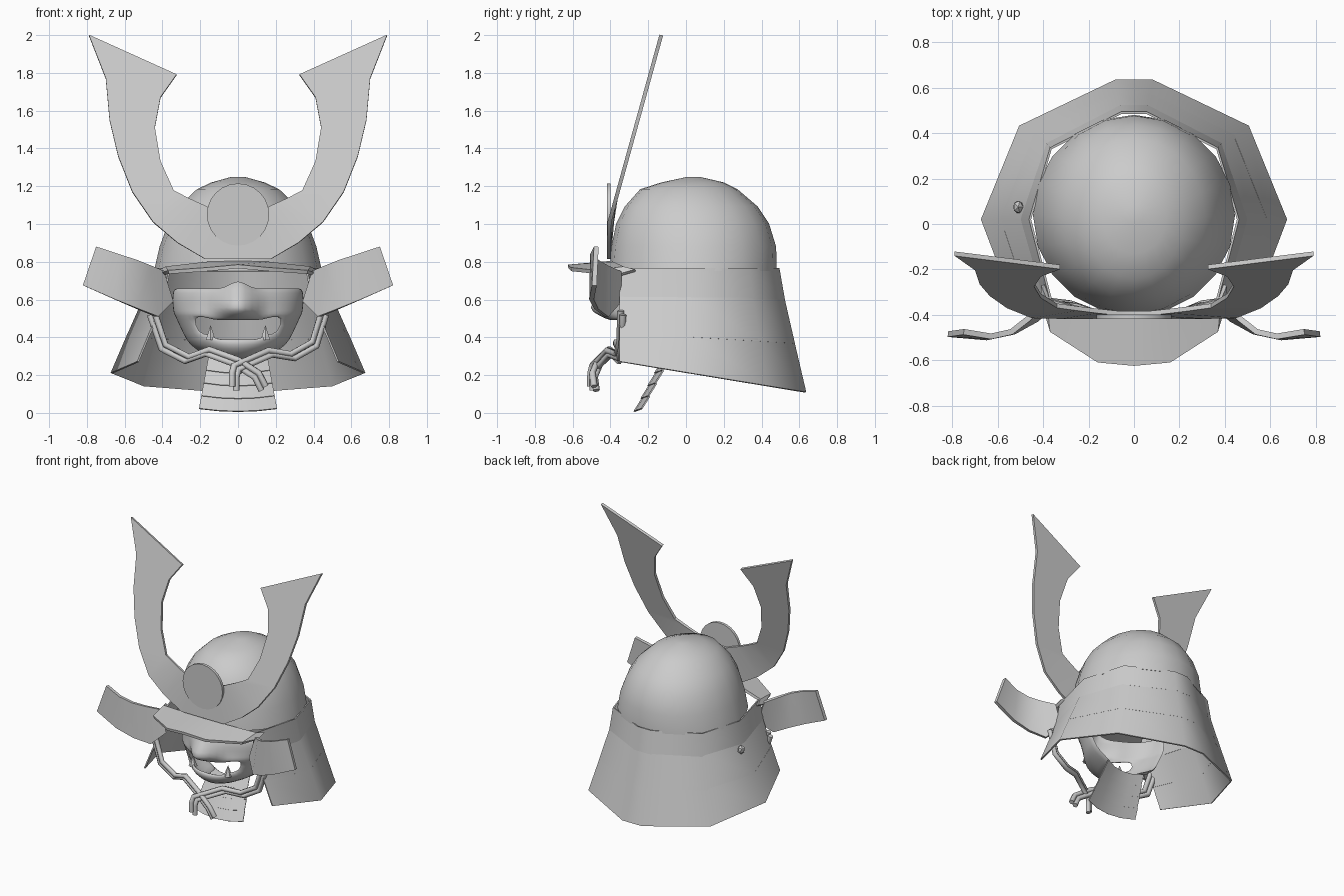
import bpy
from math import sin, cos, pi, radians

if "Cube" in bpy.data.objects:
    bpy.data.objects.remove(bpy.data.objects["Cube"])


def finish(ob, thick=0.0, offset=-1, subsurf=0, angle=35):
    bpy.ops.object.select_all(action='DESELECT')
    ob.select_set(True)
    bpy.context.view_layer.objects.active = ob
    if thick:
        m = ob.modifiers.new("thickness", 'SOLIDIFY')
        m.thickness, m.offset = thick, offset
    if subsurf:
        ob.modifiers.new("smooth", 'SUBSURF').levels = subsurf
    for m in list(ob.modifiers):
        bpy.ops.object.modifier_apply(modifier=m.name)
    bpy.ops.object.shade_smooth_by_angle(angle=radians(angle))
    return ob


def mesh(name, verts, faces):
    me = bpy.data.meshes.new(name)
    me.from_pydata(verts, [], faces)
    me.validate()
    ob = bpy.data.objects.new(name, me)
    bpy.context.collection.objects.link(ob)
    return ob


def loft(name, rows, closed=False, skip=None, cap=False, **kw):
    n = len(rows[0])
    verts = [p for r in rows for p in r]
    faces = []
    for i in range(len(rows) - 1):
        for j in range(n if closed else n - 1):
            if skip and skip(i, j):
                continue
            k = (j + 1) % n
            faces.append((i * n + j, i * n + k, (i + 1) * n + k, (i + 1) * n + j))
    if cap:
        faces.append(tuple(reversed(range(n))))
    return finish(mesh(name, verts, faces), **kw)


def mirror_points(pts):
    return pts + [(-p[0],) + tuple(p[1:]) for p in reversed(pts) if abs(p[0]) > 1e-6]


# Helmet bowl: elliptical rings (z, half width, front y, back y)
rings = [(1.243, .04, .0, .08), (1.215, .14, -.13, .2), (1.18, .215, -.24, .27), (1.09, .31, -.32, .375),
         (1.0, .365, -.365, .435), (.88, .41, -.39, .472), (.75, .44, -.40, .476)]
rows = []
for z, w, yf, yb in rings:
    rows.append([(w * sin(a), (yf + yb) / 2 + (yb - yf) / 2 * cos(a), z)
                 for a in (2 * pi * i / 20 for i in range(20))])
loft("helmet_bowl", rows, closed=True, cap=True, thick=.01, offset=0, angle=50)


# Neck guard: three flaring bands, open at the front
def guard_ring(w, back, z, tilt, corner=.75):
    half = [(.79 * w, -.35), (w, .02), (corner * w, .68 * back), (.12 * w, back)]
    pts = half + [(-x, y) for x, y in reversed(half)]
    return [(x, y, z - tilt * (y - .02)) for x, y in pts]


levels = [((.458, .49, .765, 0, .8), (.497, .519, .60, 0, .77)),
          ((.493, .515, .615, 0, .77), (.588, .572, .40, .06)),
          ((.582, .568, .415, .06), (.67, .632, .21, .165))]
for i, (a, b) in enumerate(levels):
    loft(f"neck_guard_band_{i + 1}", [guard_ring(*a), guard_ring(*b)], thick=.01, offset=0, angle=55)

# Peaked brim over the brow
inner = mirror_points([(.41, -.27, .76), (.385, -.33, .775), (.17, -.385, .80), (0, -.395, .805)])
outer = mirror_points([(.41, -.34, .74), (.37, -.475, .755), (.16, -.61, .77), (0, -.625, .785)])
loft("brim", [inner, outer], thick=.02)

# Turned-back side wings
top = [(.40, -.35, .75), (.47, -.42, .78), (.54, -.475, .81), (.63, -.495, .84), (.75, -.475, .88)]
bot = [(.35, -.35, .59), (.43, -.42, .51), (.53, -.475, .55), (.65, -.50, .60), (.82, -.485, .675)]
for s, side in ((1, "right"), (-1, "left")):
    loft(f"wing_{side}", [[(s * x, y, z) for x, y, z in r] for r in (top, bot)], thick=.025, offset=0)

# Crest horns: inner and outer edges, leaning back with height
edge_out = [(.79, 2.0), (.70, 1.77), (.68, 1.55), (.635, 1.36), (.56, 1.17), (.45, 1.01), (.32, .9), (.175, .815)]
edge_in = [(.325, 1.79), (.41, 1.67), (.44, 1.51), (.41, 1.33), (.34, 1.175), (.25, 1.13), (.16, 1.09), (.06, 1.05)]


def lean(x, z):
    return (x, -.408 + .277 * max(0, z - 1.0), z)


full_out = mirror_points([lean(*p) for p in edge_out])
full_in = mirror_points([lean(*p) for p in edge_in])
loft("crest_horns", [full_out, full_in], thick=.02, offset=0, angle=35)

# Round crest disk
bpy.ops.mesh.primitive_cylinder_add(vertices=24, radius=.165, depth=.02,
                                    location=(0, -.409, 1.05), rotation=(pi / 2, 0, 0))
bpy.context.object.name = "crest_disk"
finish(bpy.context.object)

# Face mask: rows (z, half width, depth, nose bulge) with an open mouth
half = [0, 12, 23, 34, 47, 60, 75, 90]
angles = [-a for a in reversed(half[1:])] + half
mask = [(.66, .335, .27, .05), (.61, .345, .28, .11), (.555, .34, .285, .17), (.525, .335, .30, .09),
        (.49, .325, .295, 0), (.39, .285, .285, 0), (.365, .255, .295, 0), (.325, .19, .27, 0), (.285, .11, .20, 0)]
rows = []
for i, (z, w, d, nose) in enumerate(mask):
    r = []
    for a in angles:
        t = radians(a)
        bump = nose * {0: 1, 12: .5}.get(abs(a), 0)
        dz = .06 if i == 0 and a == 0 else 0
        if abs(a) >= 34 and i in (4, 5):
            dz = .02 if i == 4 else .03
        r.append((w * sin(t), -.09 - d * cos(t) - bump, z + dz))
    rows.append(r)
mid = len(half) - 1
loft("face_mask", rows, skip=lambda i, j: i == 4 and mid - 4 <= j < mid + 4,
     thick=.018, offset=0, subsurf=1, angle=60)

# Fangs on the lower lip
for s, side in ((1, "right"), (-1, "left")):
    bpy.ops.mesh.primitive_cone_add(vertices=6, radius1=.03, depth=.08, location=(s * .145, -.325, .425))
    bpy.context.object.name = f"fang_{side}"

# Throat guard: overlapping curved plates below the chin
xs = [-1, -.5, 0, .5, 1]
for i in range(4):
    def plate_row(f, out):
        w, y, z = .155 + .05 * f, -.12 - .145 * f - out, .29 - .27 * f
        return [(w * u, y + .04 * u * u, z - .015 * (1 - u * u)) for u in xs]
    loft(f"throat_plate_{i + 1}", [plate_row(i / 4, 0), plate_row((i + 1) / 4, .006)], thick=.008)

# Chin cords: each a pair of tubes crossing under the chin
cords = {"left": [(-.455, -.34, .53), (-.395, -.345, .35), (-.27, -.36, .285), (-.16, -.40, .325),
                  (-.01, -.46, .27), (.10, -.49, .20), (.135, -.48, .13)],
         "right": [(.455, -.34, .53), (.405, -.345, .365), (.29, -.36, .30), (.17, -.41, .32),
                   (-.01, -.49, .24), (-.02, -.50, .20), (-.02, -.50, .13)]}
for side, pts in cords.items():
    s = 1 if side == "left" else -1
    cu = bpy.data.curves.new(f"chin_cord_{side}", 'CURVE')
    cu.dimensions, cu.bevel_depth, cu.bevel_resolution, cu.use_fill_caps = '3D', .018, 1, True
    for k in (-1, 1):
        sp = cu.splines.new('POLY')
        sp.points.add(len(pts) - 1)
        for p, (x, y, z) in zip(sp.points, pts):
            p.co = (x + s * k * .011, y - k * .006, z + k * .011, 1)
    bpy.context.collection.objects.link(bpy.data.objects.new(cu.name, cu))

# Small cord knot on one side of the neck guard
bpy.ops.mesh.primitive_ico_sphere_add(subdivisions=1, radius=.035, location=(-.51, .075, .585))
bpy.context.object.name = "side_knot"
bpy.context.object.scale = (.7, .9, 1)
